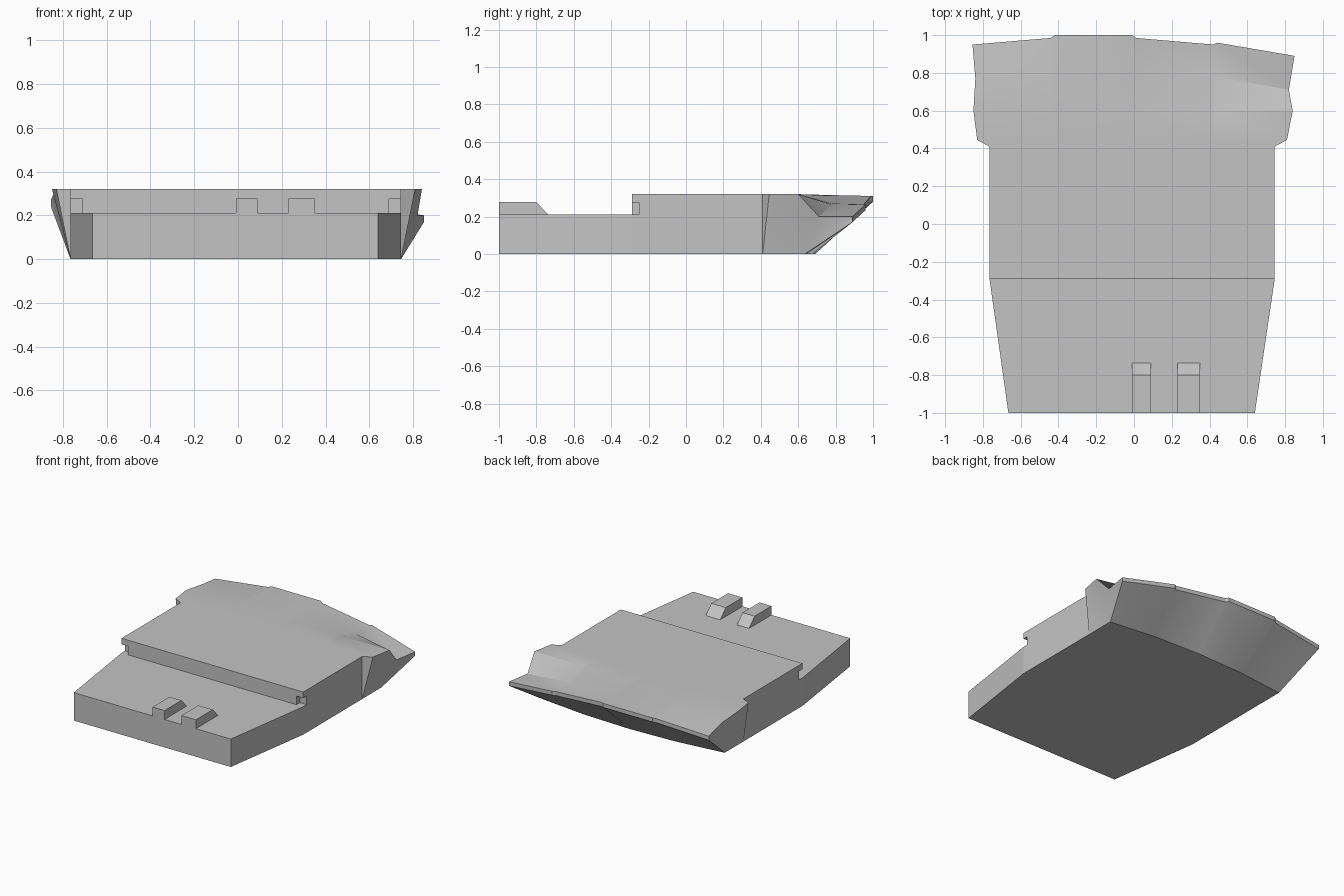
import bpy
import bmesh

default_cube = bpy.data.objects.get("Cube")
if default_cube:
    bpy.data.objects.remove(default_cube, do_unlink=True)

# Single grey finish
GREY = (0.55, 0.55, 0.55, 1)
grey = bpy.data.materials.new("plain grey")
grey.use_nodes = True
grey.diffuse_color = GREY
grey.node_tree.nodes["Principled BSDF"].inputs["Base Color"].default_value = GREY

LEFT, RIGHT = 0.745, -0.765   # hull side planes
STEP, JOINT = -0.29, 0.41     # deck step and start of the flared bow
LOW, HIGH = 0.21, 0.32        # lower and upper deck heights


def finish(name, bm):
    bmesh.ops.recalc_face_normals(bm, faces=bm.faces)
    mesh = bpy.data.meshes.new(name)
    bm.to_mesh(mesh)
    bm.free()
    mesh.materials.append(grey)
    obj = bpy.data.objects.new(name, mesh)
    bpy.context.collection.objects.link(obj)
    return obj


def prism(name, outline, offset):
    """Extrude a planar outline along an offset vector."""
    bm = bmesh.new()
    face = bm.faces.new([bm.verts.new(p) for p in outline])
    new = bmesh.ops.extrude_face_region(bm, geom=[face])["geom"]
    moved = [v for v in new if isinstance(v, bmesh.types.BMVert)]
    bmesh.ops.translate(bm, verts=moved, vec=offset)
    # the extrude keeps the source face unless it was removed
    return finish(name, bm)


def spread(x0, x1, y, z):
    """Straight row of points spaced like the rim."""
    a, b = rim[0][0], rim[-1][0]
    return [(x0 + (p[0] - a) / (b - a) * (x1 - x0), y, z) for p in rim]


# Bow rim, with the left corner bent down
rim = [(-0.855, 0.95, 0.27), (-0.44, 0.985, 0.305), (-0.42, 1.0, 0.31), (-0.01, 1.0, 0.31),
       (0.01, 0.985, 0.305), (0.42, 0.95, 0.265), (0.44, 0.96, 0.265), (0.85, 0.89, 0.2)]
rim_low = [(x, y, z - 0.03) for x, y, z in rim]

# Fold line behind the rim
fold = [(-0.84, 0.77, 0.30), (-0.44, 0.78, 0.315), (-0.42, 0.78, 0.315), (-0.01, 0.78, 0.315),
        (0.01, 0.78, 0.312), (0.41, 0.78, 0.27), (0.43, 0.78, 0.265), (0.82, 0.71, 0.2)]

# Lower front edge, bulging forward at the middle
keel = [(x, 0.69 - 0.055 * (x / 0.75) ** 2, 0) for x, y, z in spread(RIGHT, LEFT, 0, 0)]

rows = [spread(RIGHT, LEFT, STEP, 0), spread(RIGHT, LEFT, JOINT, 0), keel, rim_low, rim, fold,
        spread(-0.85, 0.84, 0.60, HIGH), spread(-0.83, 0.81, 0.445, HIGH),
        spread(RIGHT, LEFT, JOINT, HIGH), spread(RIGHT, LEFT, STEP, HIGH)]

# Main hull: rows wrapped into a closed loop, then both sides filled
bm = bmesh.new()
grid = [[bm.verts.new(p) for p in row] for row in rows]
for i, row in enumerate(grid):
    after = grid[(i + 1) % len(grid)]
    for k in range(len(rim) - 1):
        bm.faces.new((row[k], row[k + 1], after[k + 1], after[k]))
for k in (0, -1):
    step, joint, toe, low, top, crease, wide, flare, deck, deck_step = [r[k] for r in grid]
    bm.faces.new((step, joint, deck, deck_step))
    bm.faces.new((joint, flare, deck))
    bm.faces.new((joint, toe, flare))
    for a, b in ((flare, wide), (wide, crease), (crease, top), (top, low)):
        bm.faces.new((toe, b, a))
hull = finish("main_hull", bm)

# Notches under the corners of the deck step
for name, x in (("right_notch", -0.81), ("left_notch", 0.69)):
    cutter = prism(name + "_cutter", [(x, -0.35, LOW), (x + 0.1, -0.35, LOW),
                                      (x + 0.1, -0.25, LOW), (x, -0.25, LOW)], (0, 0, 0.065))
    cutter.hide_render = True
    cutter.hide_viewport = True
    cut = hull.modifiers.new(name, "BOOLEAN")
    cut.operation = "DIFFERENCE"
    cut.solver = "EXACT"
    cut.object = cutter

# Tapered lower deck
prism("lower_deck", [(-0.665, -1, 0), (0.64, -1, 0), (LEFT, STEP, 0), (RIGHT, STEP, 0)], (0, 0, LOW))

# Two wedge blocks on the lower deck
for name, x, width in (("middle_block", -0.01, 0.1), ("left_block", 0.23, 0.12)):
    prism(name, [(x, -1, LOW), (x, -1, 0.277), (x, -0.80, 0.277), (x, -0.735, LOW)], (width, 0, 0))

# Soften the gentle bends of the bow
bpy.ops.object.select_all(action="DESELECT")
hull.select_set(True)
bpy.context.view_layer.objects.active = hull
bpy.ops.object.shade_smooth_by_angle(angle=0.5)
